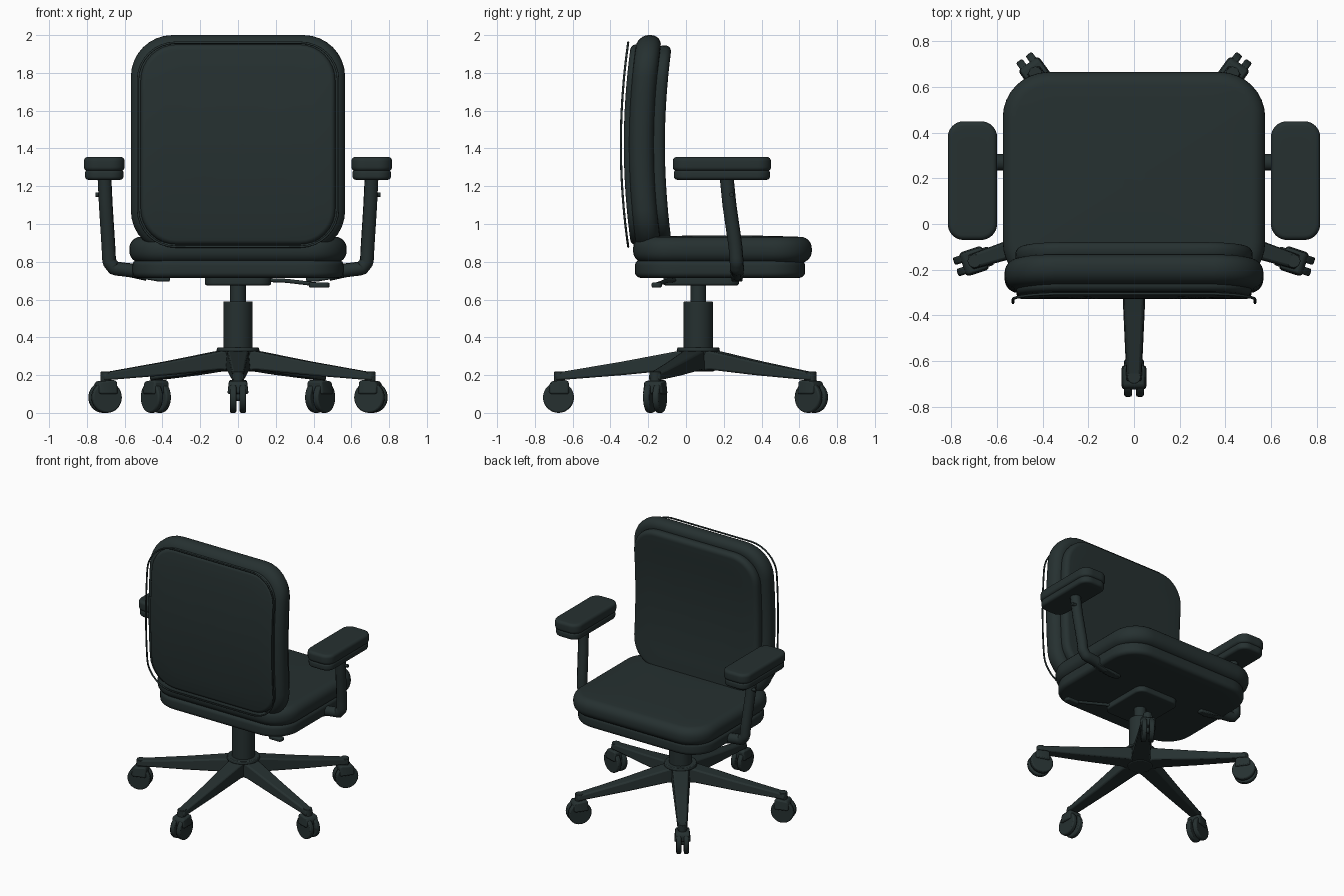
import bpy, bmesh, math
from mathutils import Vector, Matrix

if "Cube" in bpy.data.objects:
    bpy.data.objects.remove(bpy.data.objects["Cube"])

mat = bpy.data.materials.new("dark_green_grey")
mat.diffuse_color = (0.019, 0.030, 0.030, 1)
mat.use_nodes = True
mat.node_tree.nodes["Principled BSDF"].inputs["Base Color"].default_value = mat.diffuse_color
HUB = Vector((0, 0.065, 0))


def finish(name, bm, bevel=0, angle=40):
    bmesh.ops.recalc_face_normals(bm, faces=bm.faces[:])
    me = bpy.data.meshes.new(name)
    bm.to_mesh(me)
    bm.free()
    ob = bpy.data.objects.new(name, me)
    bpy.context.collection.objects.link(ob)
    me.materials.append(mat)
    if bevel:
        m = ob.modifiers.new("bevel", 'BEVEL')
        m.width, m.segments, m.limit_method = bevel, 2, 'ANGLE'
    bpy.ops.object.select_all(action='DESELECT')
    ob.select_set(True)
    bpy.context.view_layer.objects.active = ob
    bpy.ops.object.shade_smooth_by_angle(angle=math.radians(angle))
    return ob


def outline(a, b, r, side=8, arc=8):
    """Rounded rectangle with evenly divided sides."""
    pts = []
    for k, (sx, sy) in enumerate([(1, 1), (-1, 1), (-1, -1), (1, -1)]):
        for i in range(arc + 1):
            t = math.pi / 2 * (k + i / arc)
            pts.append(Vector((sx * (a - r) + r * math.cos(t), sy * (b - r) + r * math.sin(t))))
    full = []
    for i, p in enumerate(pts):
        q = pts[(i + 1) % len(pts)]
        full.append(p)
        if i % (arc + 1) == arc:
            full += [p.lerp(q, j / side) for j in range(1, side)]
    return full


def cushion(name, a, b, r, lo, hi, edge, place, dome=0.0, arc=8):
    """Soft slab: rounded rim, concentric rings on both faces; place maps (u, v, depth)."""
    rim = []
    for i in range(7):
        t = math.pi / 2 * i / 6
        rim.append((edge * (1 - math.sin(t)), edge * (1 - math.cos(t))))
    scales = (0.8, 0.55, 0.3, 0.1)
    rings = [(edge, s, lo) for s in reversed(scales)]
    rings += [(ins, 1, lo + d) for ins, d in rim]
    rings += [(ins, 1, hi - d) for ins, d in reversed(rim)]
    rings += [(edge, s, hi + dome * (1 - s * s)) for s in scales]
    bm = bmesh.new()
    loops = []
    for ins, s, d in rings:
        loops.append([bm.verts.new(place(p.x * s, p.y * s, d))
                      for p in outline(a - ins, b - ins, max(r - ins, 0.01), arc=arc)])
    for A, B in zip(loops, loops[1:]):
        n = len(A)
        for i in range(n):
            bm.faces.new((A[i], A[(i + 1) % n], B[(i + 1) % n], B[i]))
    bm.faces.new(loops[0])
    bm.faces.new(loops[-1])
    return finish(name, bm, angle=60)


def cylinder(name, r1, r2, z0, z1, at=HUB, bevel=0.006, seg=32):
    bm = bmesh.new()
    bmesh.ops.create_cone(bm, cap_ends=True, segments=seg, radius1=r1, radius2=r2, depth=z1 - z0,
                          matrix=Matrix.Translation((at[0], at[1], (z0 + z1) / 2)))
    return finish(name, bm, bevel)


def tapered(name, sections, bevel, matrix=Matrix()):
    """Loft of boxes along x: (x, half_width, z_low, z_high)."""
    bm = bmesh.new()
    loops = [[bm.verts.new(matrix @ Vector(p)) for p in
              ((x, -w, lo), (x, w, lo), (x, w * 0.85, hi), (x, -w * 0.85, hi))]
             for x, w, lo, hi in sections]
    for A, B in zip(loops, loops[1:]):
        for i in range(4):
            bm.faces.new((A[i], A[(i + 1) % 4], B[(i + 1) % 4], B[i]))
    bm.faces.new(loops[0])
    bm.faces.new(loops[-1])
    return finish(name, bm, bevel)


def tube(name, pts, radius, cyclic=False, smooth=False):
    cu = bpy.data.curves.new(name, 'CURVE')
    cu.dimensions = '3D'
    cu.bevel_depth, cu.bevel_resolution, cu.use_fill_caps = radius, 3, True
    cu.resolution_u = 6
    if smooth:
        sp = cu.splines.new('NURBS')
        sp.order_u, sp.use_endpoint_u = 3, True
    else:
        sp = cu.splines.new('POLY')
    sp.points.add(len(pts) - 1)
    for p, c in zip(sp.points, pts):
        p.co = (*c, 1)
    sp.use_cyclic_u = cyclic
    cu.materials.append(mat)
    ob = bpy.data.objects.new(name, cu)
    bpy.context.collection.objects.link(ob)


# Seat: thin base pad and thick cushion
cushion("seat_base", 0.56, 0.45, 0.20, 0.715, 0.81, 0.03, lambda u, v, d: (u, v + 0.18, d))
cushion("seat_cushion", 0.575, 0.473, 0.20, 0.795, 0.932, 0.06,
        lambda u, v, d: (u, v + 0.193, d), dome=0.008)


# Backrest: layers share one gentle vertical bow
def bowed(zc):
    def place(u, v, d):
        z = zc + v
        return (u, d - 0.042 * (1 - ((z - 1.42) / 0.56) ** 2), z)
    return place


cushion("back_main", 0.567, 0.575, 0.22, -0.26, -0.128, 0.06, bowed(1.425))
cushion("back_front_cushion", 0.52, 0.52, 0.20, -0.15, -0.07, 0.035, bowed(1.425))
cushion("back_rear_panel", 0.515, 0.53, 0.19, -0.287, -0.225, 0.025, bowed(1.42))
hoop = bowed(1.42)
tube("back_rear_hoop", [hoop(p.x, p.y, -0.303) for p in outline(0.53, 0.54, 0.20)], 0.006, cyclic=True)

# Armrests: two-layer pads, bent posts, under-seat brackets
for s, side in ((-1, "left"), (1, "right")):
    place = lambda u, v, d: (u + s * 0.708, v + 0.19, d)
    cushion(side + "_arm_pad", 0.108, 0.26, 0.07, 1.28, 1.355, 0.022, place)
    cushion(side + "_arm_pad_base", 0.102, 0.254, 0.066, 1.234, 1.288, 0.018, place)
    tube(side + "_arm_post", [(s * x, y, z) for x, y, z in (
        (0.707, 0.215, 1.25), (0.70, 0.23, 1.10), (0.686, 0.262, 0.88), (0.682, 0.268, 0.80),
        (0.655, 0.27, 0.765), (0.57, 0.27, 0.755), (0.48, 0.27, 0.735))], 0.037, smooth=True)
    tapered(side + "_arm_bracket", [(s * 0.36, 0.02, 0.695, 0.72), (s * 0.42, 0.03, 0.695, 0.73),
                                    (s * 0.56, 0.035, 0.72, 0.76)], 0.008,
            Matrix.Translation((0, 0.27, 0)))
    tube(side + "_arm_button", [(s * 0.69, 0.24, 1.155), (s * 0.755, 0.24, 1.155)], 0.012)

# Tilt mechanism and height lever
cushion("mechanism_plate", 0.175, 0.20, 0.06, 0.675, 0.725, 0.012, lambda u, v, d: (u, v + 0.08, d))
tube("lever_rod", [(0.1, -0.03, 0.705), (0.25, -0.1, 0.70), (0.42, -0.155, 0.68)], 0.011, smooth=True)
cushion("lever_handle", 0.055, 0.027, 0.022, 0.663, 0.69, 0.009, lambda u, v, d: (u + 0.43, v - 0.155, d))

# Gas column and hub
cylinder("inner_column", 0.042, 0.042, 0.57, 0.70)
cylinder("outer_column", 0.078, 0.078, 0.32, 0.59)
cylinder("hub", 0.085, 0.105, 0.22, 0.33)
cylinder("hub_collar", 0.115, 0.11, 0.325, 0.347, bevel=0.004)

# Five-spoke base with twin-wheel casters
for k in range(5):
    a = math.radians(-90 + 72 * k)
    M = Matrix.Translation(HUB) @ Matrix.Rotation(a, 4, 'Z')
    tapered(f"spoke_{k + 1}", [(0.03, 0.068, 0.22, 0.338), (0.12, 0.064, 0.228, 0.325),
                               (0.40, 0.05, 0.20, 0.272), (0.755, 0.034, 0.172, 0.212)], 0.01, M)
    cylinder(f"caster_stem_{k + 1}", 0.03, 0.03, 0.13, 0.218, at=M @ Vector((0.735, 0, 0)),
             bevel=0.003, seg=20)
    tapered(f"caster_hood_{k + 1}", [(0.685, 0.052, 0.10, 0.165), (0.70, 0.056, 0.10, 0.174),
                                     (0.775, 0.056, 0.10, 0.168), (0.79, 0.05, 0.105, 0.15)], 0.008, M)
    bm = bmesh.new()
    for s in (-1, 1):
        bmesh.ops.create_cone(bm, cap_ends=True, segments=32, radius1=0.082, radius2=0.082, depth=0.034,
                              matrix=M @ Matrix.Translation((0.74, s * 0.026, 0.082))
                              @ Matrix.Rotation(math.pi / 2, 4, 'X'))
    bmesh.ops.create_cone(bm, cap_ends=True, segments=16, radius1=0.02, radius2=0.02, depth=0.04,
                          matrix=M @ Matrix.Translation((0.74, 0, 0.082))
                          @ Matrix.Rotation(math.pi / 2, 4, 'X'))
    finish(f"caster_wheels_{k + 1}", bm, 0.008)
